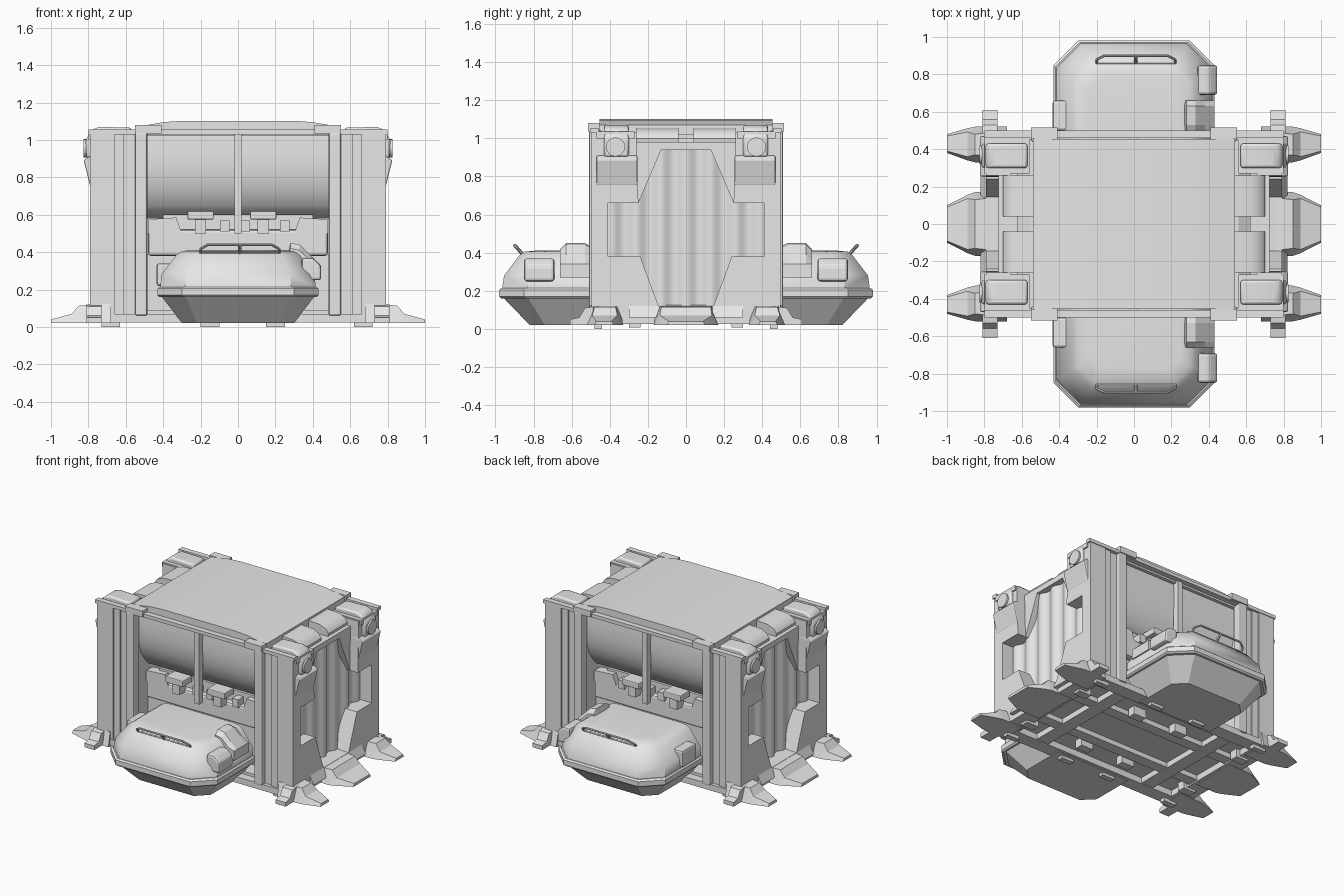
import bpy, bmesh, math
from mathutils import Vector

if "Cube" in bpy.data.objects:
    bpy.data.objects.remove(bpy.data.objects["Cube"])

grey = bpy.data.materials.new("light_grey")
grey.diffuse_color = (0.8, 0.8, 0.8, 1)
grey.use_nodes = True
grey.node_tree.nodes["Principled BSDF"].inputs["Base Color"].default_value = grey.diffuse_color


def emit(name, verts, faces, mirror="", bevel=0.0, smooth=None):
    """Make one object, with copies mirrored across the listed axes."""
    signs = [(sx, sy) for sx in ((1, -1) if "x" in mirror else (1,))
             for sy in ((1, -1) if "y" in mirror else (1,))]
    bm = bmesh.new()
    for sx, sy in signs:
        vs = [bm.verts.new((v[0] * sx, v[1] * sy, v[2])) for v in verts]
        for f in faces:
            bm.faces.new([vs[i] for i in f])
    bmesh.ops.recalc_face_normals(bm, faces=bm.faces)
    me = bpy.data.meshes.new(name)
    bm.to_mesh(me)
    bm.free()
    me.materials.append(grey)
    ob = bpy.data.objects.new(name, me)
    bpy.context.collection.objects.link(ob)
    if bevel:
        m = ob.modifiers.new("bevel", "BEVEL")
        m.width, m.segments, m.limit_method = bevel, 2, "ANGLE"
    if smooth:
        bpy.context.view_layer.objects.active = ob
        ob.select_set(True)
        bpy.ops.object.shade_smooth_by_angle(angle=math.radians(smooth))
        ob.select_set(False)
    return ob


def loft(name, rings, **kw):
    """Skin a stack of rings and cap both ends."""
    n = len(rings[0])
    verts = [v for r in rings for v in r]
    faces = [(k * n + i, k * n + (i + 1) % n, (k + 1) * n + (i + 1) % n, (k + 1) * n + i)
             for k in range(len(rings) - 1) for i in range(n)]
    faces += [tuple(range(n)), tuple(range(len(verts) - n, len(verts)))]
    return emit(name, verts, faces, **kw)


def prism(name, pts, axis, a, b, **kw):
    """Extrude a flat outline along an axis from a to b."""
    place = {"x": lambda p, t: (t, p[0], p[1]), "y": lambda p, t: (p[0], t, p[1]),
             "z": lambda p, t: (p[0], p[1], t)}[axis]
    return loft(name, [[place(p, t) for p in pts] for t in (a, b)], **kw)


def box(name, x, y, z, **kw):
    return prism(name, [(x[0], y[0]), (x[1], y[0]), (x[1], y[1]), (x[0], y[1])],
                 "z", z[0], z[1], **kw)


def tube(name, p, q, r, n=16, **kw):
    p, q = Vector(p), Vector(q)
    d = (q - p).normalized()
    u = d.orthogonal().normalized()
    w = d.cross(u)
    ang = [2 * math.pi * i / n for i in range(n)]
    return loft(name, [[c + r * (u * math.cos(a) + w * math.sin(a)) for a in ang]
                       for c in (p, q)], smooth=40, **kw)


# Base frame, cross beams, floor and ground pads
box("base_side_rail", (-0.79, 0.79), (0.40, 0.50), (0.025, 0.07), mirror="y")
box("base_end_rail", (0.66, 0.79), (-0.41, 0.41), (0.025, 0.09), mirror="x")
box("base_cross_beam", (0.40, 0.50), (-0.41, 0.41), (0.03, 0.09), mirror="x")
box("base_long_beam", (-0.66, 0.66), (0.14, 0.22), (0.035, 0.085), mirror="y")
box("floor_plate", (-0.66, 0.66), (-0.44, 0.44), (0.07, 0.09))
for px in (-0.68, -0.15, 0.2, 0.67):
    box("ground_pad", (px - 0.05, px + 0.05), (0.24, 0.30), (0.008, 0.07), mirror="y")
    box("edge_pad", (px - 0.05, px + 0.05), (0.44, 0.48), (0.0, 0.03), mirror="y")

# Feet: tapered end feet, corner feet and narrow side feet
def foot(name, ya, yb, yc, yd, mirror):
    rings = [[(x, lo, 0.02), (x, hi, 0.02), (x, hi - s, z), (x, lo + s, z)]
             for x, lo, hi, z, s in ((0.68, ya, yb, 0.125, 0.02), (0.85, ya, yb, 0.115, 0.04),
                                     (0.89, ya + .2 * (yc - ya), yb + .2 * (yd - yb), 0.07, 0.02),
                                     (1.0, yc, yd, 0.04, 0.01))]
    loft(name, rings, mirror=mirror, smooth=30)


foot("centre_foot", -0.17, 0.17, -0.10, 0.10, "x")
foot("corner_foot", 0.33, 0.52, 0.38, 0.48, "xy")
loft("side_foot", [[(0.73, y, 0.02), (0.81, y, 0.02), (0.81, y, z), (0.73, y, z)]
                   for y, z in ((0.46, 0.12), (0.53, 0.11), (0.56, 0.06), (0.61, 0.05))],
     mirror="xy")

# End walls: core, outer frame with a stepped opening, ribbed panel
prism("end_core", [(0.50, 0.08), (0.64, 0.08), (0.64, 0.95), (0.56, 1.0), (0.50, 1.0)],
      "y", -0.46, 0.46, mirror="x")
prism("end_frame", [(0, 0.06), (0.495, 0.06), (0.495, 1.03), (0.26, 1.03), (0.25, 0.66),
                    (0.41, 0.66), (0.41, 0.38), (0.24, 0.38), (0.14, 0.11), (0, 0.11)],
      "x", 0.66, 0.79, mirror="xy")
prism("end_upper_plate", [(0, 0.94), (0.13, 0.94), (0.25, 0.66), (0.27, 0.66), (0.27, 0.98),
                          (0, 0.98)], "x", 0.62, 0.725, mirror="xy")
N = 72
wave = [(0.69 + 0.012 * math.cos(2 * math.pi * (i / N - 0.5) * 0.84 / 0.13),
         -0.42 + 0.84 * i / N) for i in range(N + 1)]
prism("ribbed_panel", wave + [(0.63, 0.42), (0.63, -0.42)], "z", 0.09, 0.96,
      mirror="x", smooth=50)
prism("lower_ledge", [(0.66, 0.06), (0.82, 0.06), (0.79, 0.12), (0.66, 0.12)],
      "y", -0.30, 0.30, mirror="x")

# Corner gear on the end faces
prism("corner_pocket", [(0.72, 0.75), (0.79, 0.75), (0.825, 0.89), (0.80, 0.91), (0.72, 0.91)],
      "y", 0.255, 0.47, mirror="xy", bevel=0.008)
prism("corner_hood", [(0.57, 1.0), (0.81, 0.90), (0.815, 1.0), (0.78, 1.055), (0.74, 1.07),
                      (0.57, 1.065)], "y", 0.30, 0.43, mirror="xy", bevel=0.012, smooth=40)
box("corner_deck", (0.56, 0.80), (0.27, 0.47), (1.0, 1.035), mirror="xy")
tube("corner_lamp", (0.79, 0.37, 0.955), (0.825, 0.37, 0.955), 0.05, mirror="xy")
prism("top_pad", [(0.54, 0.95), (0.69, 0.95), (0.70, 1.0), (0.68, 1.03), (0.63, 1.05),
                  (0.54, 1.055)], "y", 0.04, 0.26, mirror="xy", smooth=40)

# Side wall strips, posts, top rails and brackets
box("wall_strip", (0.54, 0.61), (0.45, 0.475), (0.07, 1.03), mirror="xy")
box("wall_rib", (0.61, 0.66), (0.45, 0.485), (0.07, 1.03), mirror="xy")
box("post", (0.485, 0.55), (0.44, 0.51), (0.06, 1.04), mirror="xy", bevel=0.01)
box("post_bracket", (0.41, 0.55), (0.455, 0.515), (1.035, 1.08), mirror="xy")
box("top_rail", (-0.80, 0.80), (0.46, 0.50), (1.03, 1.055), mirror="y")
box("centre_pole", (-0.02, 0.02), (0.43, 0.475), (0.50, 1.04), mirror="y")

# Roof: gently crowned panel
roof = [(-0.54, 1.02), (0.54, 1.02), (0.54, 1.07), (0.40, 1.095), (0.30, 1.102),
        (-0.30, 1.102), (-0.40, 1.095), (-0.54, 1.07)]
prism("roof_panel", roof, "y", -0.455, 0.455, smooth=30)

# Rounded tank hanging under the roof
half = [(0.43, 1.03), (0.435, 0.95), (0.435, 0.87), (0.425, 0.79), (0.40, 0.71),
        (0.36, 0.65), (0.32, 0.605), (0.22, 0.58)]
prism("tank", half + [(-y, z) for y, z in reversed(half)], "x", -0.50, 0.50, smooth=40)

# Manifold under the tank with clips
box("manifold", (-0.48, 0.48), (-0.37, 0.37), (0.38, 0.52), bevel=0.015)
box("manifold_top", (-0.40, 0.40), (-0.33, 0.33), (0.50, 0.60))
prism("manifold_end", [(0.30, 0.50), (0.48, 0.50), (0.48, 0.575), (0.33, 0.585)],
      "y", 0.30, 0.37, mirror="xy")
for cx in (-0.20, 0.135):
    box("clip_head", (cx - 0.07, cx + 0.07), (0.34, 0.45), (0.575, 0.62), mirror="y", bevel=0.006)
    box("clip_stem", (cx - 0.03, cx + 0.03), (0.36, 0.43), (0.50, 0.58), mirror="y")
for cx in (-0.07, 0.04, 0.25):
    box("small_clip", (cx - 0.025, cx + 0.025), (0.33, 0.39), (0.51, 0.57), mirror="y")
box("lower_core", (-0.50, 0.50), (-0.32, 0.32), (0.08, 0.39))

# Pods on both long sides: stacked chamfered outlines
def outline(w, front, c, z, back=0.42):
    return [(-w, back, z), (w, back, z), (w, front - c, z), (w - c, front, z),
            (-w + c, front, z), (-w, front - c, z)]


loft("pod_lower", [outline(0.30, 0.82, 0.08, 0.02), outline(0.41, 0.96, 0.13, 0.165)],
     mirror="y")
loft("pod_band", [outline(0.42, 0.97, 0.13, 0.16), outline(0.43, 0.98, 0.13, 0.17),
                  outline(0.43, 0.98, 0.13, 0.205), outline(0.42, 0.97, 0.13, 0.215)],
     mirror="y")
loft("pod_upper", [outline(0.415, 0.965, 0.13, 0.21), outline(0.41, 0.955, 0.13, 0.28),
                   outline(0.33, 0.875, 0.10, 0.385), outline(0.30, 0.85, 0.09, 0.405),
                   outline(0.25, 0.78, 0.07, 0.412)], mirror="y", smooth=35)

# Pod fittings
loft("pod_hinge_box", [[(0.26, y, 0.36), (0.43, y, 0.27), (0.43, y, 0.34), (0.38, y, z - 0.06),
                        (0.33, y, z - 0.01), (0.28, y, z)]
                       for y, z in ((0.49, 0.43), (0.53, 0.45), (0.63, 0.45), (0.66, 0.42))],
     mirror="y")
prism("pod_side_box", [(0.34, 0.25), (0.445, 0.25), (0.445, 0.33), (0.40, 0.37), (0.34, 0.37)],
      "y", 0.69, 0.85, mirror="y", bevel=0.015)
box("pod_left_box", (-0.435, -0.31), (0.50, 0.66), (0.22, 0.34), mirror="y", bevel=0.012)

# Slanted handle loop on each pod
loop = [(-0.20, 0), (0.22, 0), (0.22, 0.5), (0.18, 1), (-0.16, 1), (-0.20, 0.5)]
path = [(x, 0.86 + 0.04 * t, 0.395 + 0.045 * t) for x, t in loop]
for p, q in zip(path, path[1:] + path[:1]):
    tube("handle_bar", p, q, 0.007, n=8, mirror="y")
tube("handle_middle", (0.01, 0.86, 0.395), (0.01, 0.90, 0.44), 0.009, n=8, mirror="y")
